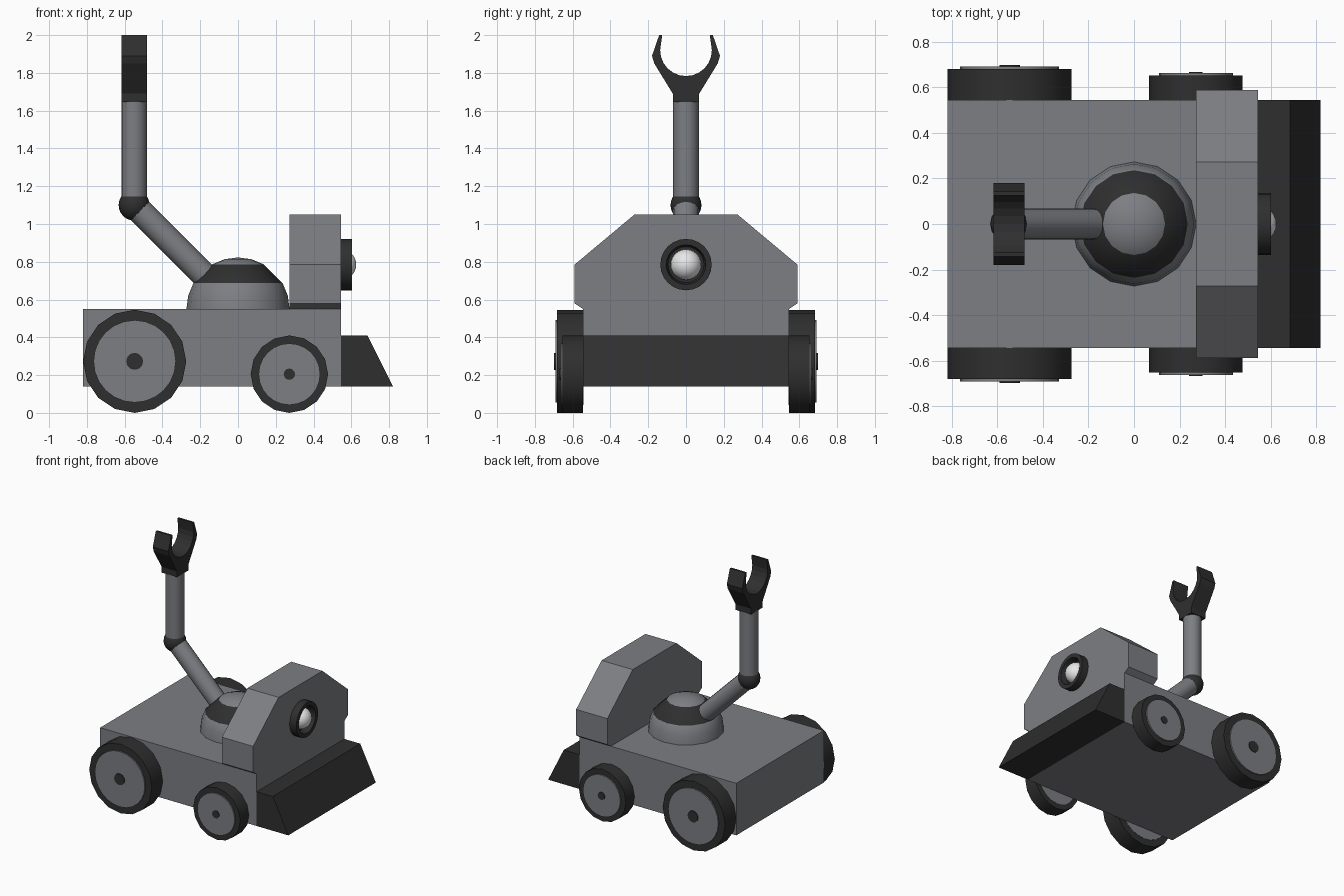
import bpy, bmesh, math
from mathutils import Matrix, Vector

if "Cube" in bpy.data.objects:
    bpy.data.objects.remove(bpy.data.objects["Cube"])


def material(name, rgb):
    m = bpy.data.materials.new(name)
    m.diffuse_color = (*rgb, 1)
    m.use_nodes = True
    m.node_tree.nodes["Principled BSDF"].inputs["Base Color"].default_value = m.diffuse_color
    return m


GREY = material("mid grey", (0.205, 0.21, 0.225))
DARK = material("charcoal", (0.028, 0.028, 0.029))
WHITE = material("lens white", (0.8, 0.8, 0.8))


def finish(name, bm, mats, smooth=False):
    bmesh.ops.recalc_face_normals(bm, faces=bm.faces)
    me = bpy.data.meshes.new(name)
    bm.to_mesh(me)
    bm.free()
    for m in mats:
        me.materials.append(m)
    ob = bpy.data.objects.new(name, me)
    bpy.context.collection.objects.link(ob)
    if smooth:
        bpy.ops.object.select_all(action='DESELECT')
        ob.select_set(True)
        bpy.context.view_layer.objects.active = ob
        bpy.ops.object.shade_smooth_by_angle(angle=math.radians(32))
    return ob


def prism(name, pts, axis, lo, hi, mat):
    """Extrude a profile: axis 'x' takes (y, z) points, axis 'y' takes (x, z)."""
    bm = bmesh.new()
    place = (lambda p, d: (d, p[0], p[1])) if axis == 'x' else (lambda p, d: (p[0], d, p[1]))
    a = [bm.verts.new(place(p, lo)) for p in pts]
    b = [bm.verts.new(place(p, hi)) for p in pts]
    bm.faces.new(a)
    bm.faces.new(b)
    for i in range(len(pts)):
        j = (i + 1) % len(pts)
        bm.faces.new((a[i], a[j], b[j], b[i]))
    return finish(name, bm, [mat])


def lathe(name, profile, origin, direction, mats, segs=16, band=None):
    """Revolve (radius, height) points; band(height) gives the material index."""
    bm = bmesh.new()
    rings = []
    for r, h in profile:
        if r == 0:
            rings.append([bm.verts.new((0, 0, h))] * segs)
        else:
            rings.append([bm.verts.new((r * math.cos(2 * math.pi * k / segs),
                                        r * math.sin(2 * math.pi * k / segs), h)) for k in range(segs)])
    for lo, hi in zip(rings, rings[1:]):
        for k in range(segs):
            j = (k + 1) % segs
            f = bm.faces.new(list(dict.fromkeys((lo[k], lo[j], hi[j], hi[k]))))
            if band:
                f.material_index = band(f.calc_center_median().z)
    rot = Vector(direction).to_track_quat('Z', 'Y').to_matrix().to_4x4()
    bm.transform(Matrix.Translation(origin) @ rot)
    return finish(name, bm, mats, True)


def rod(name, a, b, r, mat, segs=16):
    a, b = Vector(a), Vector(b)
    length = (b - a).length
    return lathe(name, [(0, 0), (r, 0), (r, length), (0, length)], a, b - a, [mat], segs)


def arc(r, degrees):
    return [(0 if d in (90, -90) else r * math.cos(math.radians(d)),
             r * math.sin(math.radians(d))) for d in degrees]


# chassis and front plough
prism("chassis", [(-0.82, 0.14), (0.545, 0.14), (0.545, 0.55), (-0.82, 0.55)], 'y', -0.545, 0.545, GREY)
prism("front_plough", [(0.545, 0.14), (0.82, 0.14), (0.685, 0.41), (0.545, 0.41)], 'y', -0.545, 0.545, DARK)

# upright shield
half = [(0.545, 0.55), (0.59, 0.58), (0.59, 0.785), (0.273, 1.05)]
prism("shield", half + [(-y, z) for y, z in reversed(half)], 'x', 0.273, 0.545, GREY)

# headlight: recessed dark ring with round lens
lathe("headlight_ring", [(0, 0), (0.136, 0), (0.136, 0.06), (0.105, 0.06), (0.095, 0.008), (0, 0.008)],
      (0.543, 0, 0.785), (1, 0, 0), [DARK], 24)
lathe("headlight_lens", arc(0.082, range(0, 91, 15)), (0.544, 0, 0.785), (1, 0, 0), [WHITE], 24)

# wheels: tyre, hub disc and axle cap on each side
for label, x, r, hub, cap, width in (("rear", -0.547, 0.273, 0.218, 0.045, 0.137),
                                     ("front", 0.272, 0.205, 0.163, 0.03, 0.108)):
    for side, s in (("right", -1), ("left", 1)):
        for part, rad, y0, y1, mat, n in (("tyre", r, 0.545, 0.545 + width, DARK, 16),
                                          ("hub", hub, 0.543, 0.555 + width, GREY, 24),
                                          ("axle_cap", cap, 0.6, 0.561 + width, DARK, 12)):
            rod(f"{label}_{side}_{part}", (x, s * y0, r), (x, s * y1, r), rad, mat, n)

# turret dome with dark band between 30 and 60 degrees
lathe("turret", arc(0.273, (0, 15, 30, 60, 75, 90)), (0, 0, 0.55), (0, 0, 1), [GREY, DARK],
      16, lambda h: 1 if 0.14 < h < 0.235 else 0)

# arm
rod("lower_arm", (-0.1, 0, 0.65), (-0.55, 0, 1.10), 0.068, GREY)
lathe("elbow", arc(0.082, range(-90, 91, 15)), (-0.55, 0, 1.10), (0, 0, 1), [DARK])
rod("upper_arm", (-0.55, 0, 1.10), (-0.55, 0, 1.66), 0.068, GREY)

# claw
outer = [(0.07, 1.645), (0.07, 1.69), (0.168, 1.85), (0.18, 1.89), (0.142, 2.0)]
jaw = [(0.137 * math.cos(math.radians(a)), 1.92 + 0.137 * math.sin(math.radians(a)))
       for a in range(0, -181, -15)]
prism("claw", outer + [(0.126, 2.0)] + jaw + [(-0.126, 2.0)] + [(-y, z) for y, z in reversed(outer)],
      'x', -0.617, -0.482, DARK)
